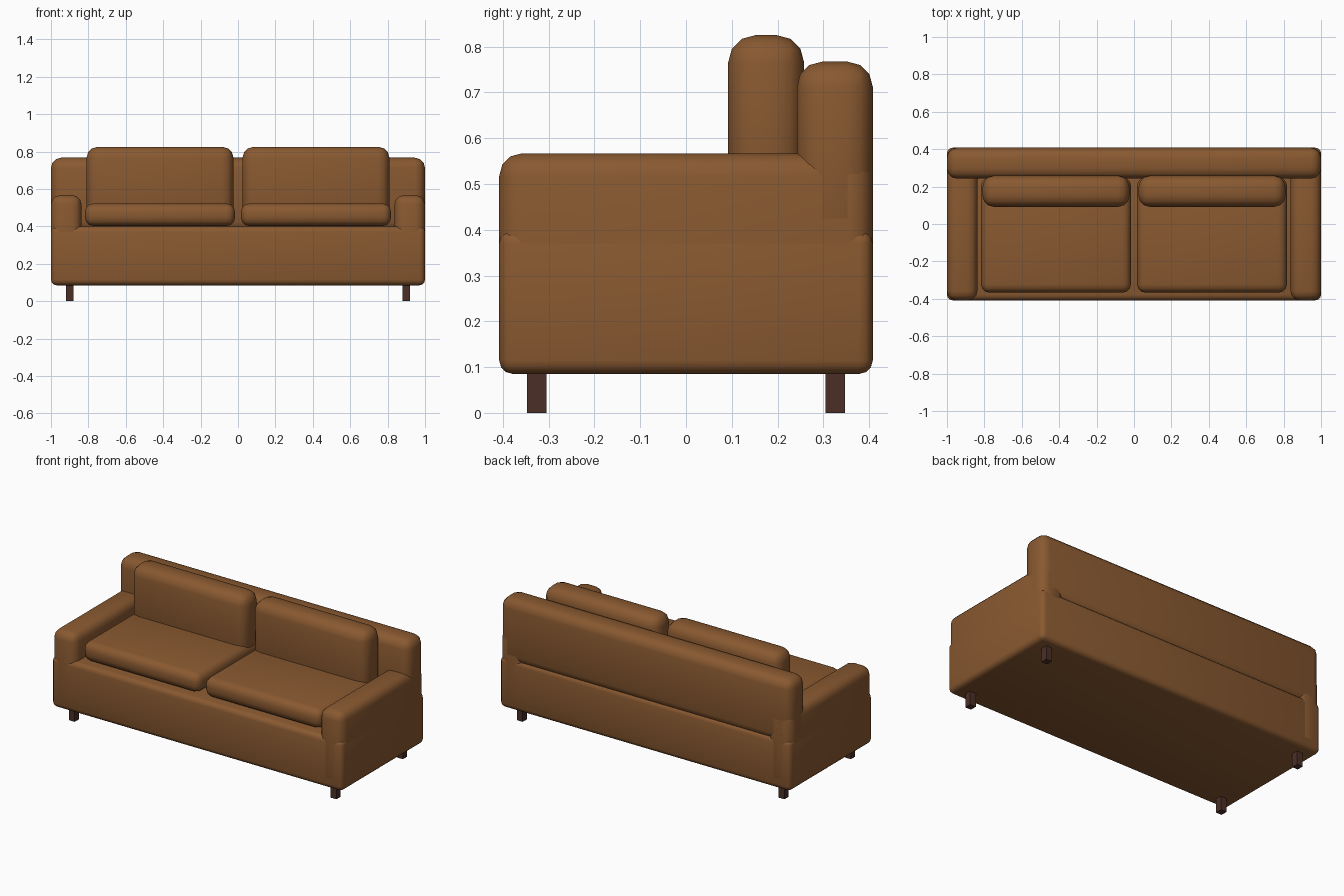
import bpy, math

if "Cube" in bpy.data.objects:
    bpy.data.objects.remove(bpy.data.objects["Cube"])


def material(name, rgb):
    m = bpy.data.materials.new(name)
    m.diffuse_color = (*rgb, 1)
    m.use_nodes = True
    m.node_tree.nodes["Principled BSDF"].inputs["Base Color"].default_value = m.diffuse_color
    return m


LEATHER = material("brown leather", (0.25, 0.10, 0.03))
WOOD = material("dark wood", (0.07, 0.028, 0.02))


def box(name, x, y, z, mat, bevel=0, segments=3):
    """Box from (min, max) ranges, with rounded edges when bevel > 0."""
    bpy.ops.mesh.primitive_cube_add(
        size=1, location=[(r[0] + r[1]) / 2 for r in (x, y, z)])
    ob = bpy.context.object
    ob.name = name
    ob.scale = [r[1] - r[0] for r in (x, y, z)]
    bpy.ops.object.transform_apply(location=False, rotation=False, scale=True)
    ob.data.materials.append(mat)
    if bevel:
        mod = ob.modifiers.new("rounding", 'BEVEL')
        mod.width = bevel
        mod.segments = segments
        bpy.ops.object.modifier_apply(modifier=mod.name)
        bpy.ops.object.shade_smooth_by_angle(angle=math.radians(40))
    return ob


D = 0.408  # half depth

# Frame: base and backrest
box("base", (-1, 1), (-D, D), (0.085, 0.40), LEATHER, 0.03)
box("backrest", (-1, 1), (0.242, D), (0.37, 0.767), LEATHER, 0.055)

# Left and right halves
for side, s in (("left", -1), ("right", 1)):
    def span(a, b):
        return tuple(sorted((s * a, s * b)))

    box(side + "_arm", span(0.837, 1), (-D, D), (0.10, 0.567), LEATHER, 0.05)
    box(side + "_seat_cushion", span(0.016, 0.818), (-0.367, 0.25),
        (0.402, 0.522), LEATHER, 0.045)
    box(side + "_back_cushion", span(0.024, 0.81), (0.092, 0.258),
        (0.43, 0.825), LEATHER, 0.06)

    # Legs
    for end, yc in (("front", -0.326), ("back", 0.326)):
        box(f"{side}_{end}_leg", span(0.88, 0.92), (yc - 0.021, yc + 0.021),
            (0, 0.10), WOOD)
